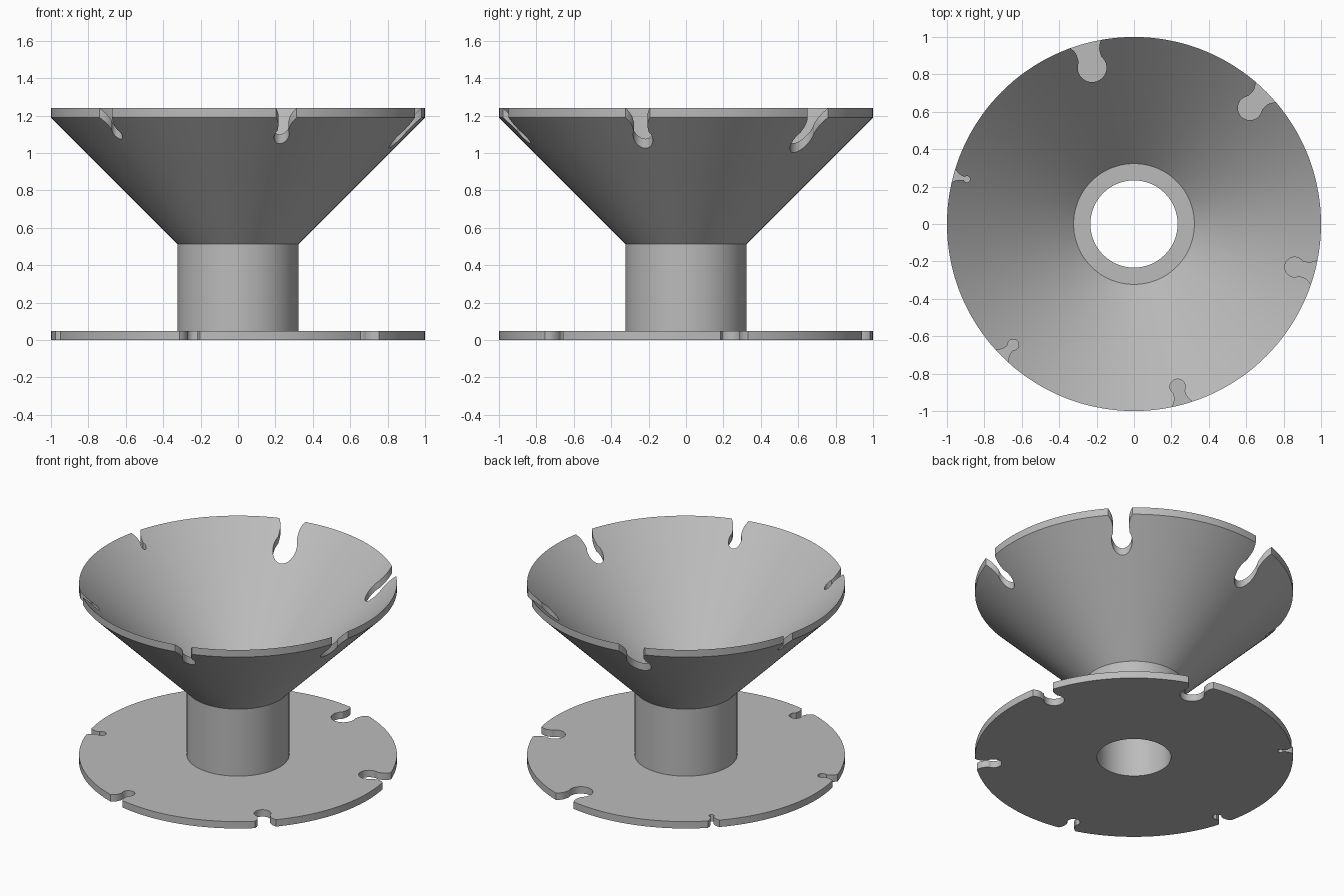
import bpy, bmesh
from math import sin, cos, pi, asin, radians, tau

cube = bpy.data.objects.get("Cube")
if cube:
    bpy.data.objects.remove(cube, do_unlink=True)

SEGMENTS = 144
HUB, BORE, RIM = 0.323, 0.233, 1.0
FLANGE_TOP, FUNNEL_LOW, FUNNEL_FLOOR = 0.048, 0.513, 0.563

grey = bpy.data.materials.new("plain grey")
grey.use_nodes = True
colour = (0.5, 0.5, 0.5, 1)
grey.diffuse_color = colour
grey.node_tree.nodes["Principled BSDF"].inputs["Base Color"].default_value = colour


def make_object(name, bm):
    bmesh.ops.recalc_face_normals(bm, faces=bm.faces)
    mesh = bpy.data.meshes.new(name)
    bm.to_mesh(mesh)
    bm.free()
    mesh.materials.append(grey)
    obj = bpy.data.objects.new(name, mesh)
    bpy.context.collection.objects.link(obj)
    return obj


def lathe(name, profile):
    """Revolve a closed (radius, height) profile around z."""
    bm = bmesh.new()
    rings = [[bm.verts.new((r * cos(tau * i / SEGMENTS), r * sin(tau * i / SEGMENTS), z))
              for i in range(SEGMENTS)] for r, z in profile]
    for k, ring in enumerate(rings):
        after = rings[(k + 1) % len(rings)]
        for i in range(SEGMENTS):
            j = (i + 1) % SEGMENTS
            bm.faces.new((ring[i], ring[j], after[j], after[i]))
    return make_object(name, bm)


def slot_outline(step):
    """Round pocket, narrow neck and flared mouth, along +x."""
    radius = 0.077 - 0.012 * step
    neck = 0.062 - 0.0105 * step
    centre = 0.942 - radius
    start = asin(neck / radius)
    sweep = tau - 2 * start
    pocket = [(centre + radius * cos(start + sweep * i / 28),
               radius * sin(start + sweep * i / 28)) for i in range(29)]
    flare = [(0.942 + 0.058 * s / 5, neck + 0.028 * (s / 5) ** 2) for s in range(8)]
    return pocket + [(u, -t) for u, t in flare] + flare[::-1]


def cut_slots(obj, first_angle, low, high):
    """Cut six slots, each one smaller than the last, going clockwise."""
    bm = bmesh.new()
    for step in range(6):
        a = radians(first_angle - 60 * step)
        base = bm.faces.new([bm.verts.new((u * cos(a) - t * sin(a), u * sin(a) + t * cos(a), low))
                             for u, t in slot_outline(step)])
        top = bmesh.ops.extrude_face_region(bm, geom=[base])["geom"]
        verts = [v for v in top if isinstance(v, bmesh.types.BMVert)]
        bmesh.ops.translate(bm, verts=verts, vec=(0, 0, high - low))
    cutter = make_object("slot_cutter", bm)
    cutter.hide_render = True
    mod = obj.modifiers.new("slots", 'BOOLEAN')
    mod.operation = 'DIFFERENCE'
    mod.solver = 'EXACT'
    mod.object = cutter
    bpy.context.view_layer.objects.active = obj
    bpy.ops.object.modifier_apply(modifier=mod.name)
    bpy.data.objects.remove(cutter, do_unlink=True)


# Flat base flange
flange = lathe("base_flange", [(BORE, 0), (RIM, 0), (RIM, FLANGE_TOP), (BORE, FLANGE_TOP)])
cut_slots(flange, 75, -0.1, 0.2)

# Hollow hub
hub = lathe("hub", [(BORE, FLANGE_TOP), (HUB, FLANGE_TOP), (HUB, FUNNEL_LOW), (BORE, FUNNEL_LOW)])

# Conical upper flange
funnel = lathe("funnel_flange", [(BORE, FUNNEL_LOW), (HUB, FUNNEL_LOW), (RIM, 1.19),
                                 (RIM, 1.24), (HUB, FUNNEL_FLOOR), (BORE, FUNNEL_FLOOR)])
cut_slots(funnel, 105, 0.7, 1.5)

# Smooth round walls, sharp edges
for obj in (flange, hub, funnel):
    bpy.ops.object.select_all(action='DESELECT')
    obj.select_set(True)
    bpy.context.view_layer.objects.active = obj
    bpy.ops.object.shade_smooth_by_angle(angle=radians(30))
